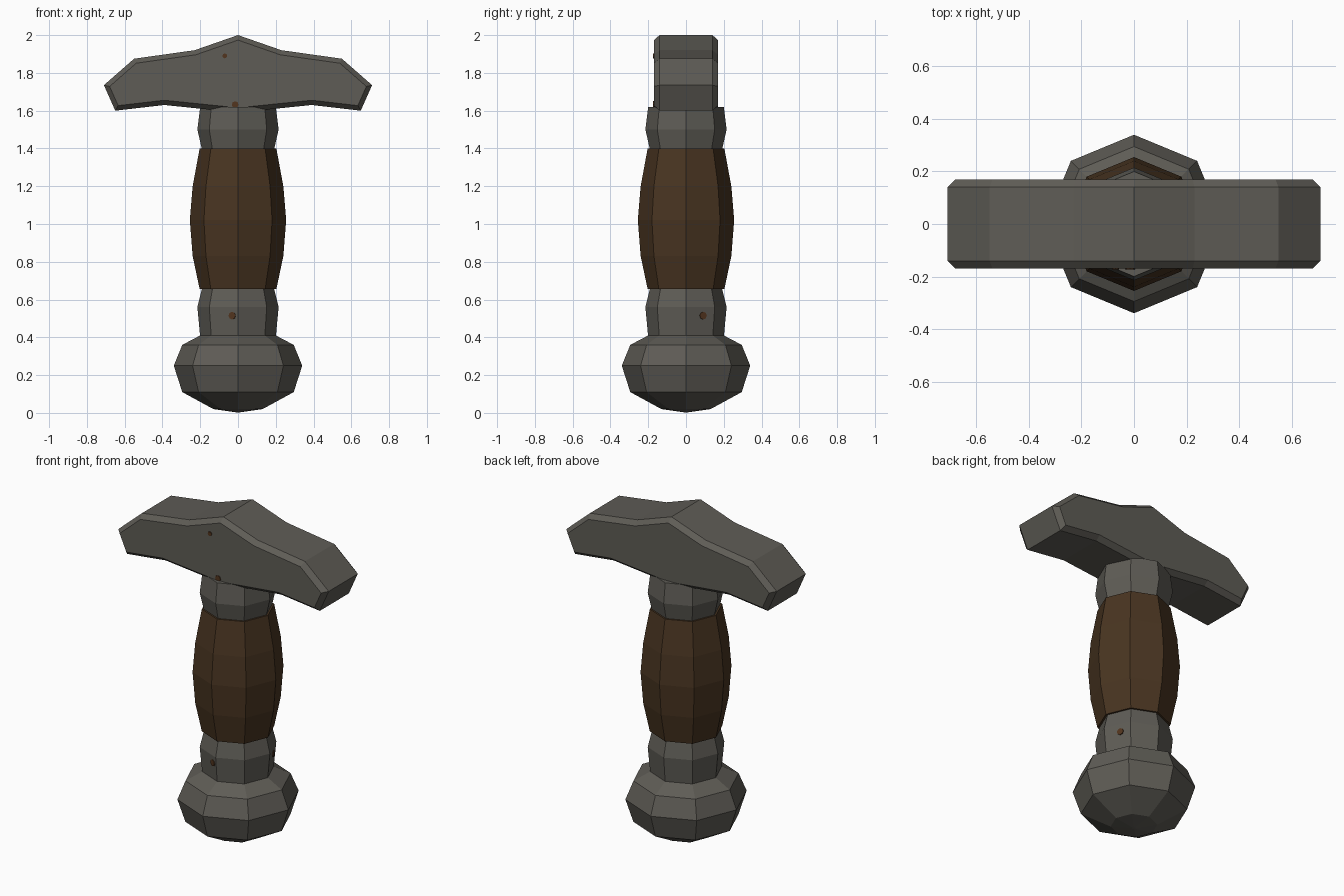
import bpy, bmesh, math
from mathutils import Vector

cube = bpy.data.objects.get("Cube")
if cube:
    bpy.data.objects.remove(cube, do_unlink=True)


def material(name, color):
    mat = bpy.data.materials.new(name)
    mat.use_nodes = True
    mat.diffuse_color = (*color, 1)
    mat.node_tree.nodes["Principled BSDF"].inputs["Base Color"].default_value = (*color, 1)
    return mat


iron = material("dark iron", (0.113, 0.107, 0.092))
wood = material("brown wood", (0.066, 0.035, 0.015))
rust = material("rust", (0.085, 0.035, 0.013))


def finish(bm, name, mat):
    bmesh.ops.recalc_face_normals(bm, faces=bm.faces[:])
    mesh = bpy.data.meshes.new(name)
    bm.to_mesh(mesh)
    bm.free()
    mesh.materials.append(mat)
    obj = bpy.data.objects.new(name, mesh)
    bpy.context.collection.objects.link(obj)
    return obj


def lathe(name, profile, mat, sides=8):
    """Turn a (radius, height) profile into a faceted closed solid."""
    bm = bmesh.new()
    rings = []
    for r, z in profile:
        rings.append([bm.verts.new((r * math.cos(i * math.tau / sides),
                                    r * math.sin(i * math.tau / sides), z))
                      for i in range(sides)])
    for low, high in zip(rings, rings[1:]):
        for i in range(sides):
            j = (i + 1) % sides
            bm.faces.new((low[i], low[j], high[j], high[i]))
    bm.faces.new(rings[0])
    bm.faces.new(rings[-1])
    return finish(bm, name, mat)


# Handle, from the pommel up
lathe("pommel", [(0.01, 0.003), (0.13, 0.02), (0.295, 0.11), (0.34, 0.25),
                 (0.295, 0.36), (0.2, 0.41)], iron)
lathe("lower_collar", [(0.2, 0.4), (0.215, 0.56), (0.19, 0.66)], iron)
lathe("grip", [(0.203, 0.655), (0.24, 0.83), (0.255, 1.02),
               (0.24, 1.2), (0.203, 1.4)], wood)
lathe("upper_collar", [(0.19, 1.39), (0.215, 1.5), (0.2, 1.62)], iron)

# Head: mirrored outline, extruded, with chamfered front and back rims
half = [(0.23, 1.92), (0.55, 1.875), (0.71, 1.735), (0.65, 1.6), (0.39, 1.63)]
outline = [(0, 2.0)] + half + [(0, 1.59)] + [(-x, z) for x, z in reversed(half)]
bm = bmesh.new()
front, back = ([bm.verts.new((x, y, z)) for x, z in outline] for y in (-0.14, 0.14))
caps = [bm.faces.new(front), bm.faces.new(back[::-1])]
for i in range(len(outline)):
    j = (i + 1) % len(outline)
    bm.faces.new((front[i], back[i], back[j], front[j]))
bmesh.ops.recalc_face_normals(bm, faces=bm.faces[:])
for cap in caps:
    bmesh.ops.inset_region(bm, faces=[cap], thickness=0.025, depth=0.03,
                           use_even_offset=True)
finish(bm, "hammer_head", iron)


# Rust spots: thin discs lying on the surface
def spot(name, location, normal, radius):
    bm = bmesh.new()
    bmesh.ops.create_cone(bm, cap_ends=True, segments=8, radius1=radius,
                          radius2=radius, depth=0.008)
    obj = finish(bm, name, rust)
    obj.location = location
    obj.rotation_euler = Vector(normal).to_track_quat("Z", "Y").to_euler()


def collar_spot(name, degrees, shift):
    a = math.radians(degrees)
    n, t = Vector((math.cos(a), math.sin(a), 0)), Vector((-math.sin(a), math.cos(a), 0))
    spot(name, n * 0.195 + t * shift + Vector((0, 0, 0.515)), n, 0.02)


spot("head_rust_top", (-0.07, -0.17, 1.89), (0, -1, 0), 0.013)
spot("head_rust_bottom", (-0.015, -0.17, 1.632), (0, -1, 0), 0.018)
collar_spot("collar_rust_front", 247.5, 0.048)
collar_spot("collar_rust_side", 22.5, 0.017)
